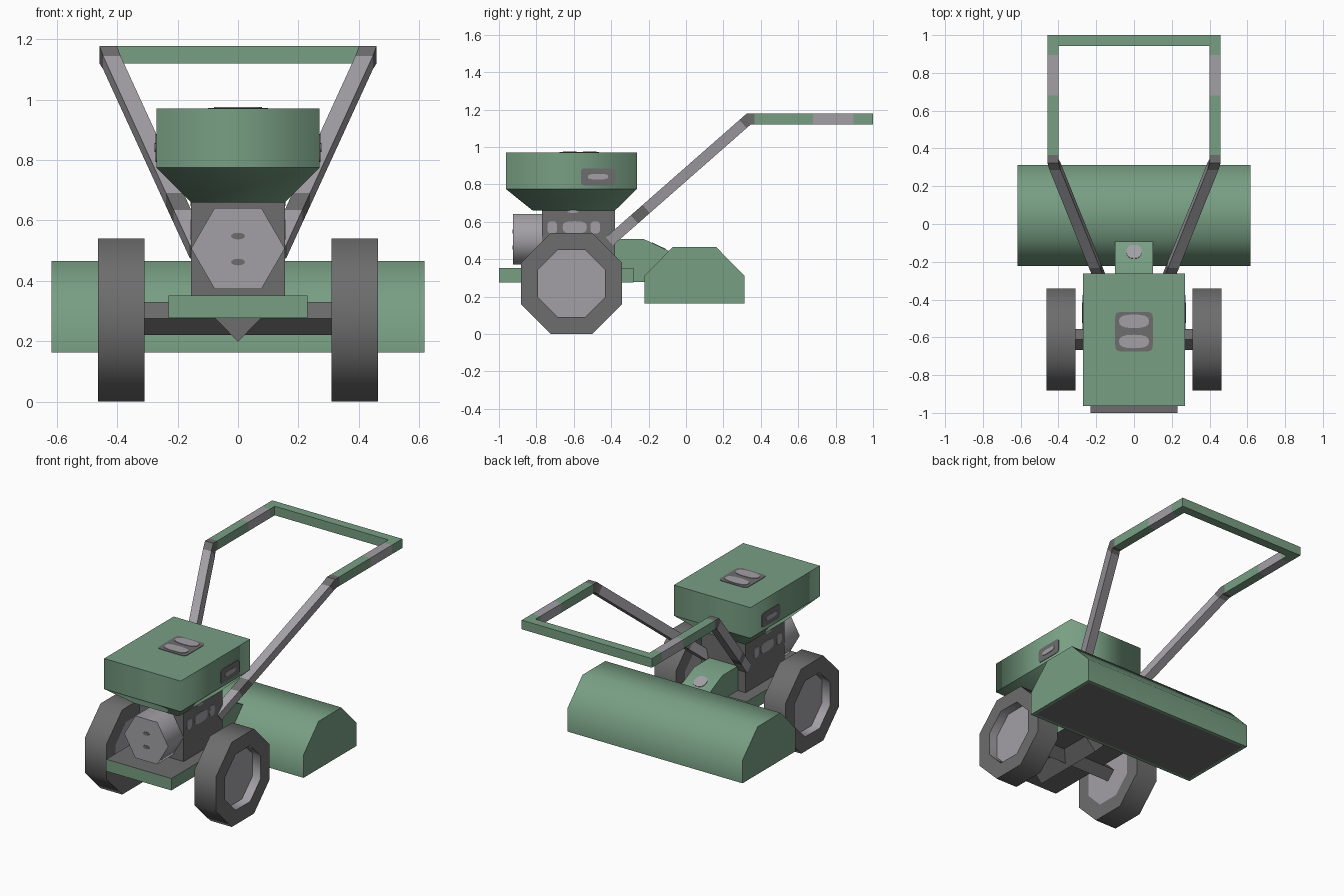
import bpy, bmesh, math
from mathutils import Vector

if "Cube" in bpy.data.objects:
    bpy.data.objects.remove(bpy.data.objects["Cube"])


def material(name, rgb):
    m = bpy.data.materials.new(name)
    m.diffuse_color = (*rgb, 1)
    m.use_nodes = True
    m.node_tree.nodes["Principled BSDF"].inputs["Base Color"].default_value = m.diffuse_color
    return m


MATS = [material("sage green", (0.188, 0.345, 0.228)),
        material("dark grey", (0.155, 0.153, 0.155)),
        material("light grey", (0.365, 0.352, 0.378))]
GREEN, DARK, LIGHT = 0, 1, 2


def finish(name, bm, angle=50, rule=None):
    """Shade smooth below the angle (or by an edge rule) and make the object."""
    bmesh.ops.recalc_face_normals(bm, faces=bm.faces)
    bm.normal_update()
    for f in bm.faces:
        f.smooth = True
    for e in bm.edges:
        if rule:
            e.smooth = rule(e)
        else:
            e.smooth = e.calc_face_angle(3.0) < math.radians(angle)
    me = bpy.data.meshes.new(name)
    bm.to_mesh(me)
    bm.free()
    for m in MATS:
        me.materials.append(m)
    ob = bpy.data.objects.new(name, me)
    bpy.context.collection.objects.link(ob)
    return ob


def loft(name, rings, strip_mats, cap_mat, **kw):
    """Skin a list of point rings and cap both ends."""
    bm = bmesh.new()
    vs = [[bm.verts.new(p) for p in r] for r in rings]
    n = len(vs[0])
    for i in range(len(vs) - 1):
        for k in range(n):
            j = (k + 1) % n
            f = bm.faces.new((vs[i][k], vs[i][j], vs[i + 1][j], vs[i + 1][k]))
            f.material_index = strip_mats[i]
    for r in (vs[0], vs[-1]):
        bm.faces.new(r).material_index = cap_mat
    return finish(name, bm, **kw)


def rect(x, y0, y1, z):
    return [(-x, y0, z), (x, y0, z), (x, y1, z), (-x, y1, z)]


def box(name, x, y0, y1, z0, z1, mat, cap=None):
    return loft(name, [rect(x, y0, y1, z0), rect(x, y0, y1, z1)], [mat],
                mat if cap is None else cap)


def extrude_x(name, profile, x, mat):
    return loft(name, [[(s * x, y, z) for y, z in profile] for s in (-1, 1)], [mat], mat)


def patch(name, c, u, v, a, b, mat, power=2.0, n=16, t=0.003):
    """Thin rounded plate (superellipse) lying on a surface."""
    c, u, v = Vector(c), Vector(u).normalized(), Vector(v).normalized()
    w = u.cross(v)
    rings = []
    for s in (-t, t):
        ring = []
        for k in range(n):
            ang = 2 * math.pi * k / n
            cs, sn = math.cos(ang), math.sin(ang)
            p = math.copysign(abs(cs) ** (2 / power), cs) * a
            q = math.copysign(abs(sn) ** (2 / power), sn) * b
            ring.append(c + u * p + v * q + w * s)
        rings.append(ring)
    return loft(name, rings, [mat], mat)


X, Y, Z = (1, 0, 0), (0, 1, 0), (0, 0, 1)

# Octagonal wheels with recessed hubs
WY, WZ = -0.612, 0.27


def octagon(x, apothem):
    r = apothem / math.cos(math.pi / 8)
    return [(x, WY + r * math.cos(math.pi / 8 + k * math.pi / 4),
             WZ + r * math.sin(math.pi / 8 + k * math.pi / 4)) for k in range(8)]


for s, side in ((-1, "left"), (1, "right")):
    steps = [(0.31, 0.178), (0.31, 0.27), (0.463, 0.27), (0.463, 0.178), (0.405, 0.178)]
    loft(side + "_wheel", [octagon(s * x, a) for x, a in steps],
         [DARK, DARK, DARK, LIGHT], LIGHT)

# Diamond axle and the keel under the base plate
extrude_x("axle", [(WY - 0.055, 0.275), (WY, 0.22), (WY + 0.055, 0.275), (WY, 0.33)], 0.33, DARK)
loft("keel", [[(-0.077, y, 0.277), (0, y, 0.198), (0.077, y, 0.277)] for y in (-0.86, -0.36)],
     [DARK], DARK)

# Base plate: green rim, grey top and bottom
box("base_plate", 0.23, -1.0, -0.28, 0.276, 0.352, GREEN, DARK)

# Engine block and hexagonal crank housing
box("engine_block", 0.155, -0.77, -0.38, 0.35, 0.665, DARK)
hexagon = [(0.155 * math.cos(k * math.pi / 3), 0.507 + 0.155 * math.sin(k * math.pi / 3))
           for k in range(6)]
loft("crank_housing", [[(x, y, z) for x, z in hexagon] for y in (-0.925, -0.76)],
     [LIGHT], LIGHT, angle=65)
for z in (0.462, 0.548):
    patch("housing_slot", (0, -0.925, z), X, Z, 0.023, 0.011, DARK)
for s in (-1, 1):
    for y, w in ((-0.715, 0.026), (-0.595, 0.065), (-0.485, 0.026)):
        patch("engine_vent", (s * 0.155, y, 0.57), Y, Z, w, 0.033, LIGHT, 3)
    patch("engine_upper_vent", (s * 0.155, -0.605, 0.655), Y, Z, 0.03, 0.008, LIGHT)

# Tank with a tapered underside
loft("tank", [rect(0.155, -0.82, -0.38, 0.66), rect(0.27, -0.963, -0.263, 0.775),
              rect(0.27, -0.963, -0.263, 0.97)], [GREEN, GREEN], GREEN,
     rule=lambda e: abs(e.verts[0].co.z - e.verts[1].co.z) > 0.01)

# Tank cap panel and side panels
patch("cap_panel", (0, -0.57, 0.97), X, Y, 0.1, 0.105, DARK, 9, 24)
for y in (-0.515, -0.622):
    patch("cap_slot", (0, y, 0.973), X, Y, 0.08, 0.036, LIGHT, 2.6)
for s in (-1, 1):
    patch("side_panel", (s * 0.27, -0.468, 0.84), Y, Z, 0.093, 0.046, DARK, 8, 24)
    patch("side_slot", (s * 0.273, -0.47, 0.841), Y, Z, 0.055, 0.015, LIGHT, 3)

# Neck joining the engine to the deck
extrude_x("neck", [(-0.39, 0.277), (-0.39, 0.507), (-0.225, 0.507), (-0.09, 0.443),
                   (-0.02, 0.41), (-0.02, 0.277)], 0.1, GREEN)
patch("neck_cap", (0, -0.147, 0.47), X, (0, 0.135, -0.064), 0.04, 0.04, LIGHT, 2.5)

# Wide deck with a grey inset underside
deck = extrude_x("deck", [(-0.222, 0.163), (-0.222, 0.31), (-0.07, 0.466), (0.16, 0.466),
                          (0.313, 0.31), (0.313, 0.163)], 0.618, GREEN)
bm = bmesh.new()
bm.from_mesh(deck.data)
under = [f for f in bm.faces if f.normal.z < -0.9]
bmesh.ops.inset_region(bm, faces=under, thickness=0.03)
for f in under:
    f.material_index = DARK
bm.to_mesh(deck.data)
bm.free()

# Handle arms: square bars swept along a bent path, coloured per segment
FOOT, BEND, END = Vector((0.13, -0.41, 0.495)), Vector((0.43, 0.335, 1.149)), Vector((0.43, 0.972, 1.149))
H = 0.029
low = Vector((0, -(BEND - FOOT).z, (BEND - FOOT).y)).normalized()
mitre = (low + Vector(Z)) / (1 + low.z)
path = [(FOOT.lerp(BEND, t), low) for t in (0, 0.18, 0.265, 0.96)] + [(BEND, mitre)]
path += [(Vector((0.43, y, 1.149)), Vector(Z)) for y in (0.365, 0.68, 0.895, END.y)]
bar_mats = [LIGHT, DARK, LIGHT, DARK, DARK, GREEN, LIGHT, GREEN]
for s, side in ((-1, "left"), (1, "right")):
    rings = []
    for p, n in path:
        ring = [p + Vector((a * H, 0, 0)) + n * (b * H)
                for a, b in ((-1, -1), (1, -1), (1, 1), (-1, 1))]
        rings.append([(s * q.x, q.y, q.z) for q in ring])
    loft(side + "_handle_arm", rings, bar_mats, GREEN, angle=20)

# Rear grip bar
box("grip_bar", 0.459, 0.943, 1.0, 1.12, 1.178, GREEN)
